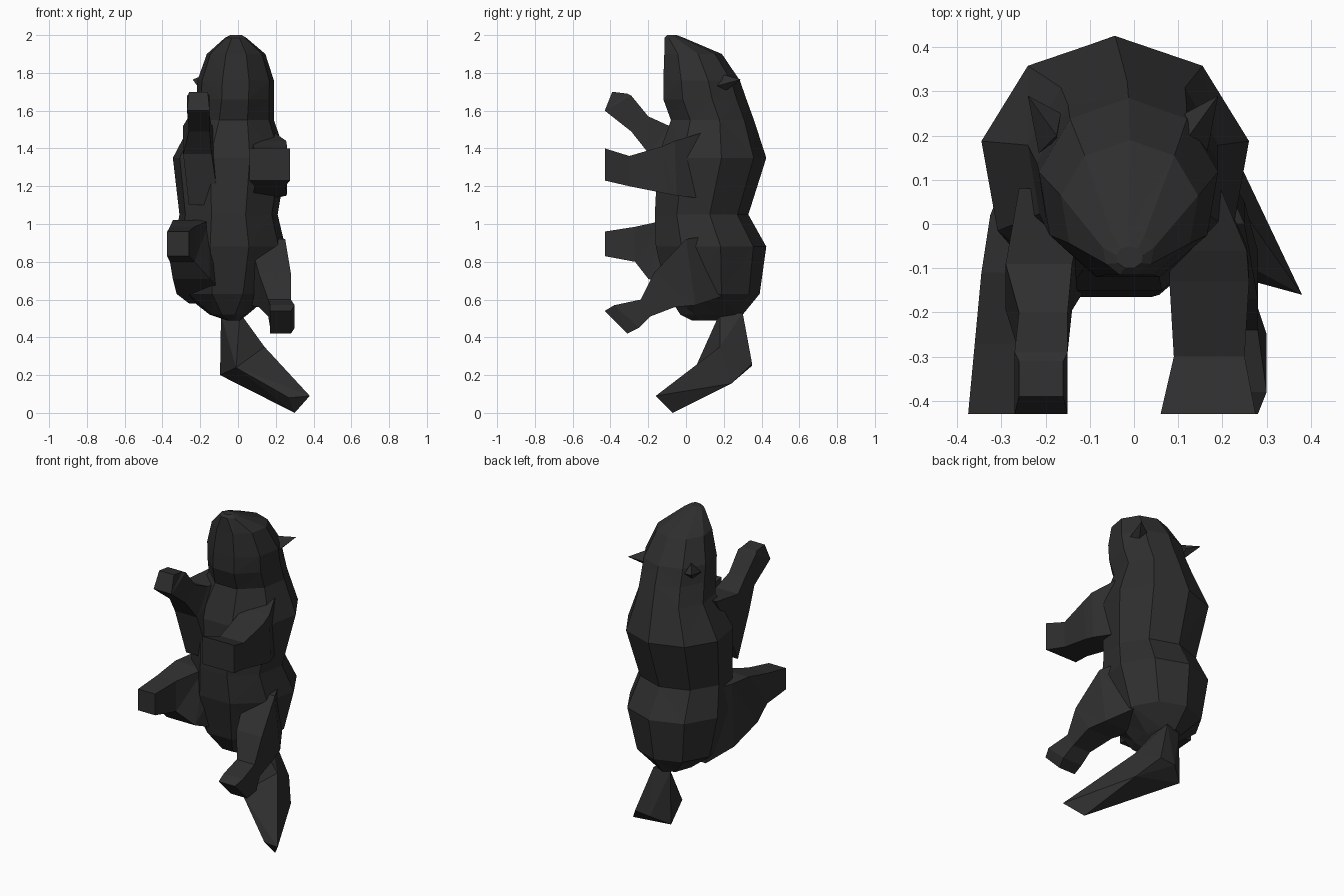
import bpy, bmesh, math

fur = bpy.data.materials.new("dark fur")
fur.diffuse_color = (0.028, 0.028, 0.028, 1)


def finish(name, bm):
    bmesh.ops.recalc_face_normals(bm, faces=bm.faces)
    mesh = bpy.data.meshes.new(name)
    bm.to_mesh(mesh)
    bm.free()
    mesh.materials.append(fur)
    obj = bpy.data.objects.new(name, mesh)
    bpy.context.collection.objects.link(obj)


def loft(name, rings):
    """Skin a list of equally sized point rings and cap both ends."""
    bm = bmesh.new()
    vs = [[bm.verts.new(p) for p in r] for r in rings]
    n = len(rings[0])
    for a, b in zip(vs, vs[1:]):
        for i in range(n):
            j = (i + 1) % n
            bm.faces.new((a[i], a[j], b[j], b[i]))
    bm.faces.new(vs[0])
    bm.faces.new(vs[-1])
    bmesh.ops.triangulate(bm, faces=bm.faces[:])
    finish(name, bm)


def hull(name, pts):
    bm = bmesh.new()
    for p in pts:
        bm.verts.new(p)
    bmesh.ops.convex_hull(bm, input=bm.verts[:])
    finish(name, bm)


def body_ring(z, x0, x1, y0, y1):
    """Nine-sided section: ridge at the back, flat side at the belly."""
    pts = []
    for i in range(9):
        a = math.tau * i / 9
        s, c = math.sin(a) / 0.985, math.cos(a)
        if c < 0:
            c /= 0.94
        pts.append(((x0 + x1) / 2 + s * (x1 - x0) / 2,
                    (y0 + y1) / 2 + c * (y1 - y0) / 2, z))
    return pts


def limb(name, sections):
    """Box-section limb; each section is x0, x1, upper (y, z), lower (y, z)."""
    loft(name, [[(x0, ya, za), (x1, ya, za), (x1, yb, zb), (x0, yb, zb)]
                for x0, x1, ya, za, yb, zb in sections])


# torso and head in one continuous skin
loft("body", [body_ring(*r) for r in (
    (0.49, -0.06, 0.01, 0.03, 0.20),
    (0.52, -0.15, 0.05, -0.03, 0.30),
    (0.63, -0.29, 0.18, -0.10, 0.39),
    (0.88, -0.34, 0.25, -0.16, 0.425),
    (1.05, -0.31, 0.21, -0.165, 0.33),
    (1.35, -0.345, 0.26, -0.15, 0.425),
    (1.55, -0.24, 0.19, -0.08, 0.36),
    (1.66, -0.22, 0.19, -0.12, 0.32),
    (1.76, -0.215, 0.19, -0.12, 0.285),
    (1.90, -0.165, 0.145, -0.115, 0.19),
    (1.985, -0.07, 0.045, -0.115, -0.01),
    (2.00, -0.04, 0.02, -0.10, -0.05))])

# ears, mirrored about the head's middle
for side, name in ((-1, "left_ear"), (1, "right_ear")):
    hull(name, [(-0.025 + side * x, y, z) for x, y, z in (
        (0.14, 0.25, 1.74), (0.19, 0.16, 1.73), (0.15, 0.19, 1.69),
        (0.15, 0.20, 1.79), (0.215, 0.29, 1.765))])

# arms
limb("right_arm", [
    (0.04, 0.17, 0.14, 1.50, 0.14, 1.13),
    (0.08, 0.255, -0.06, 1.44, -0.05, 1.15),
    (0.08, 0.26, -0.13, 1.41, -0.10, 1.16),
    (0.09, 0.25, -0.30, 1.36, -0.30, 1.20),
    (0.06, 0.275, -0.43, 1.40, -0.43, 1.23)])
limb("left_arm", [
    (-0.26, -0.10, 0.08, 1.53, -0.13, 1.10),
    (-0.29, -0.14, -0.09, 1.52, -0.195, 1.37),
    (-0.26, -0.15, -0.20, 1.57, -0.29, 1.49),
    (-0.27, -0.15, -0.29, 1.68, -0.43, 1.60),
    (-0.26, -0.16, -0.31, 1.69, -0.39, 1.70)])

# legs, thighs running back into the hips
limb("left_leg", [
    (-0.26, -0.05, 0.18, 1.02, 0.18, 0.58),
    (-0.325, -0.08, 0.02, 1.02, 0.00, 0.63),
    (-0.345, -0.15, -0.11, 1.02, -0.20, 0.71),
    (-0.36, -0.23, -0.27, 0.985, -0.27, 0.80),
    (-0.375, -0.26, -0.43, 0.96, -0.43, 0.83)])
limb("right_leg", [
    (0.00, 0.16, 0.20, 0.95, 0.20, 0.62),
    (0.06, 0.25, 0.00, 0.92, 0.05, 0.57),
    (0.11, 0.28, -0.17, 0.74, -0.06, 0.56),
    (0.16, 0.28, -0.24, 0.60, -0.19, 0.51),
    (0.17, 0.30, -0.38, 0.57, -0.25, 0.45),
    (0.17, 0.28, -0.43, 0.54, -0.31, 0.42)])

# tail: a root wedge, and a broad blade curling forward
root = [(-0.095, 0.28, 0.20), (-0.01, 0.05, 0.24),
        (0.14, 0.18, 0.35), (0.10, 0.35, 0.26), (0.0, 0.35, 0.25)]
hull("tail_root", root + [(-0.09, 0.28, 0.52), (0.01, 0.18, 0.53),
                          (0.01, 0.30, 0.53)])
hull("tail_blade", root + [(0.19, 0.24, 0.155), (0.28, 0.0, 0.18),
                           (0.30, -0.07, 0.0), (0.27, -0.13, 0.08),
                           (0.38, -0.16, 0.09)])
